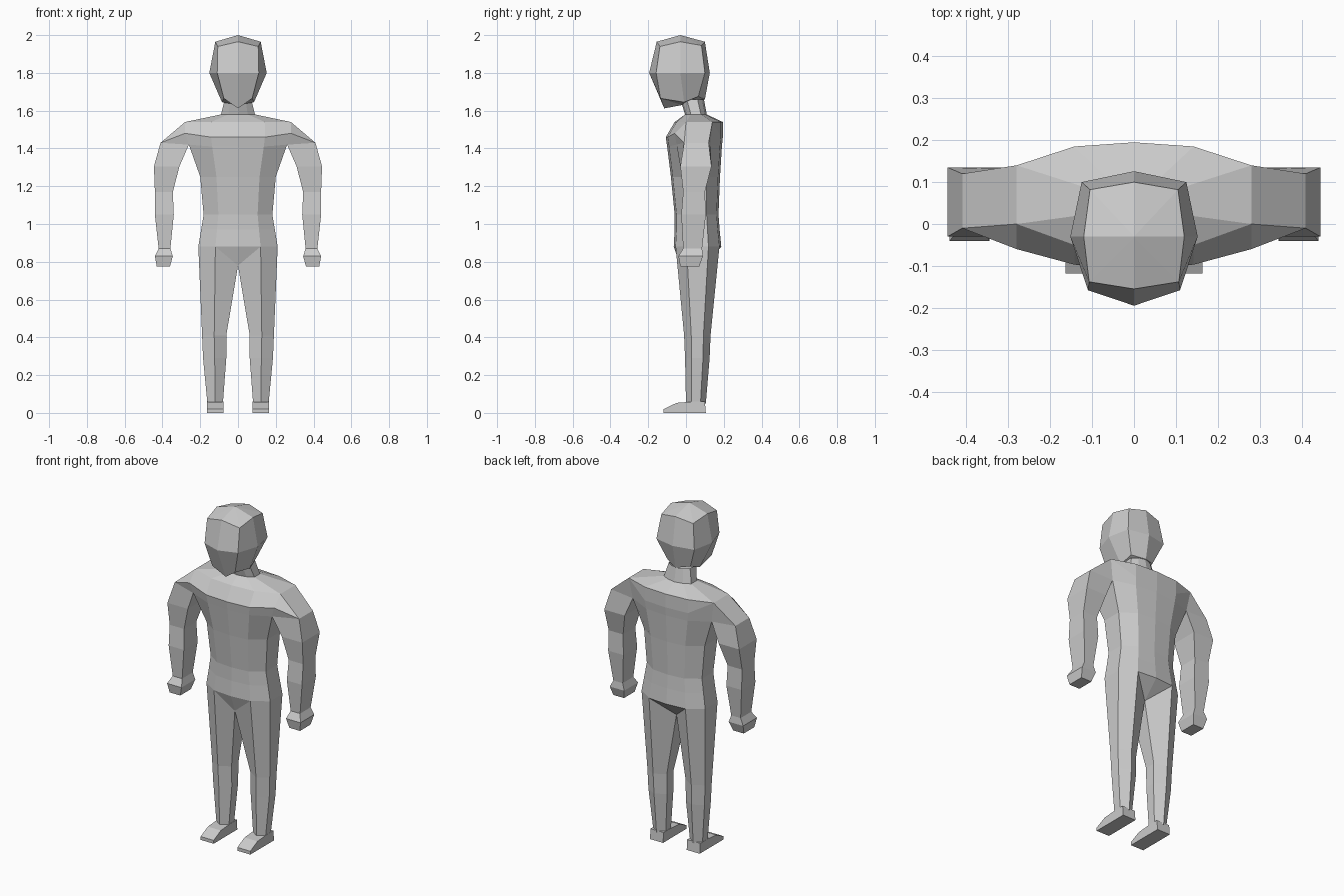
import bpy
import bmesh
from mathutils import Vector

default_cube = bpy.data.objects.get("Cube")
if default_cube:
    bpy.data.objects.remove(default_cube, do_unlink=True)

grey = bpy.data.materials.new("plain grey")
grey.use_nodes = True
grey.diffuse_color = (0.6, 0.6, 0.6, 1)
grey.node_tree.nodes["Principled BSDF"].inputs["Base Color"].default_value = (0.6, 0.6, 0.6, 1)


def loft(bm, rings, closed=False, skip=()):
    """Bridge successive rings; coincident points collapse when finished."""
    rows = [[bm.verts.new(point) for point in ring] for ring in rings]
    for lower, upper in zip(rows, rows[1:]):
        count = len(lower)
        for i in range(count if closed else count - 1):
            if i not in skip:
                j = (i + 1) % count
                bm.faces.new((lower[i], lower[j], upper[j], upper[i]))
    return rows


def finish(bm, name):
    """Weld the half model and mirror it across the centre."""
    bmesh.ops.remove_doubles(bm, verts=bm.verts, dist=0.0005)
    bmesh.ops.dissolve_degenerate(bm, edges=bm.edges, dist=0.0005)
    bmesh.ops.recalc_face_normals(bm, faces=bm.faces)
    mesh = bpy.data.meshes.new(name)
    bm.to_mesh(mesh)
    bm.free()
    mesh.materials.append(grey)
    obj = bpy.data.objects.new(name, mesh)
    bpy.context.scene.collection.objects.link(obj)
    mirror = obj.modifiers.new("mirror", "MIRROR")
    mirror.use_clip = True
    return obj


def half_section(z, width, front, back):
    """Half of a ten-sided trunk section, running from front to back."""
    depth = back - front
    corner, side = width * 0.57, depth * 0.27
    return [Vector(p) for p in (
        (0, front, z), (corner, front + 0.01, z), (width, front + side, z),
        (width, back - side, z), (corner, back - 0.01, z), (0, back, z))]


def leg_section(z, inner, outer, front, back):
    """Six-sided leg section, in the same order as the trunk."""
    middle, side = (inner + outer) / 2, (back - front) * 0.27
    return [(inner, front + side, z), (middle, front, z), (outer, front + side, z),
            (outer, back - side, z), (middle, back, z), (inner, back - side, z)]


def arm_section(z, inner, outer, front, back):
    """Four-sided arm section with its outer front corner doubled."""
    return [(outer, front, z), (outer, front, z), (inner, front, z),
            (inner, back, z), (outer, back, z)]


body = bmesh.new()

# Neck, shoulders and chest
top_front, top_back = (0.28, 0, 1.54), (0.28, 0.14, 1.54)
ridge = (0.28, -0.06, 1.48)
pit_front, pit_back = (0.26, -0.05, 1.42), (0.26, 0.13, 1.42)
neck_top = half_section(1.66, 0.07, -0.03, 0.095)
neck_base = half_section(1.58, 0.09, -0.005, 0.11)
shoulders = half_section(1.54, 0.25, -0.06, 0.195)
chest = half_section(1.46, 0.25, -0.107, 0.195)
ribs = half_section(1.41, 0.24, -0.1, 0.19)
shoulders[2:4] = top_front, top_back
chest[2:4] = ridge, top_back
ribs[2:4] = pit_front, pit_back
loft(body, [neck_top, neck_base, shoulders])
loft(body, [shoulders, chest, ribs], skip=(2,))

# Trunk down to the hips
hips = half_section(0.88, 0.21, -0.065, 0.187)
loft(body, [ribs, half_section(1.25, 0.2, -0.08, 0.18),
            half_section(1.05, 0.182, -0.06, 0.172),
            half_section(0.97, 0.195, -0.06, 0.178), hips])

# Legs, joined along the crotch
crotch = [Vector(p) for p in hips]
crotch[0] = Vector((0, -0.03, 0.78))
crotch[5] = Vector((0, 0.09, 0.78))
loft(body, [hips, crotch])
leg = loft(body, [crotch, leg_section(0.41, 0.062, 0.19, -0.01, 0.13),
                  leg_section(0.29, 0.062, 0.185, -0.005, 0.125),
                  leg_section(0.05, 0.08, 0.162, 0, 0.105)], closed=True)
body.faces.new(leg[-1])

# Arms and fists
arm_root = [top_front, ridge, pit_front, pit_back, top_back]
bend_front, bend_back = (0.41, -0.01, 1.43), (0.41, 0.12, 1.43)
bend = [bend_front, bend_front, pit_front, pit_back, bend_back]
arm = loft(body, [arm_root, bend,
                  arm_section(1.305, 0.31, 0.445, -0.03, 0.135),
                  arm_section(1.17, 0.345, 0.44, -0.015, 0.1),
                  arm_section(1.05, 0.34, 0.44, -0.025, 0.105),
                  arm_section(0.87, 0.358, 0.42, -0.015, 0.085),
                  arm_section(0.83, 0.345, 0.44, -0.04, 0.09),
                  arm_section(0.775, 0.36, 0.43, -0.03, 0.07)], closed=True)
body.faces.new(arm[-1][1:])
finish(body, "body")

# Head
head = bmesh.new()
crown = [(0, -0.03, 2)] * 5
brow = [(0, -0.155, 1.965), (0.107, -0.138, 1.94), (0.12, -0.03, 1.965),
        (0.105, 0.082, 1.945), (0, 0.1, 1.965)]
cheeks = [(0, -0.195, 1.8), (0.11, -0.158, 1.8), (0.152, -0.03, 1.8),
          (0.125, 0.1, 1.8), (0, 0.126, 1.8)]
jaw = [(0, -0.115, 1.612), (0.075, -0.135, 1.665), (0.085, -0.01, 1.645),
       (0.075, 0.065, 1.675), (0, 0.1, 1.66)]
throat = [(0, -0.02, 1.63)] * 5
loft(head, [crown, brow, cheeks, jaw, throat])
finish(head, "head")

# Feet, as a side profile swept across the width
feet = bmesh.new()
profile = [(-0.118, 0), (-0.118, 0.02), (-0.05, 0.053), (0.04, 0.06),
           (0.1, 0.06), (0.105, 0)]
sides = loft(feet, [[(x, y, z) for y, z in profile] for x in (0.078, 0.164)], closed=True)
for side in sides:
    feet.faces.new(side)
finish(feet, "feet")
